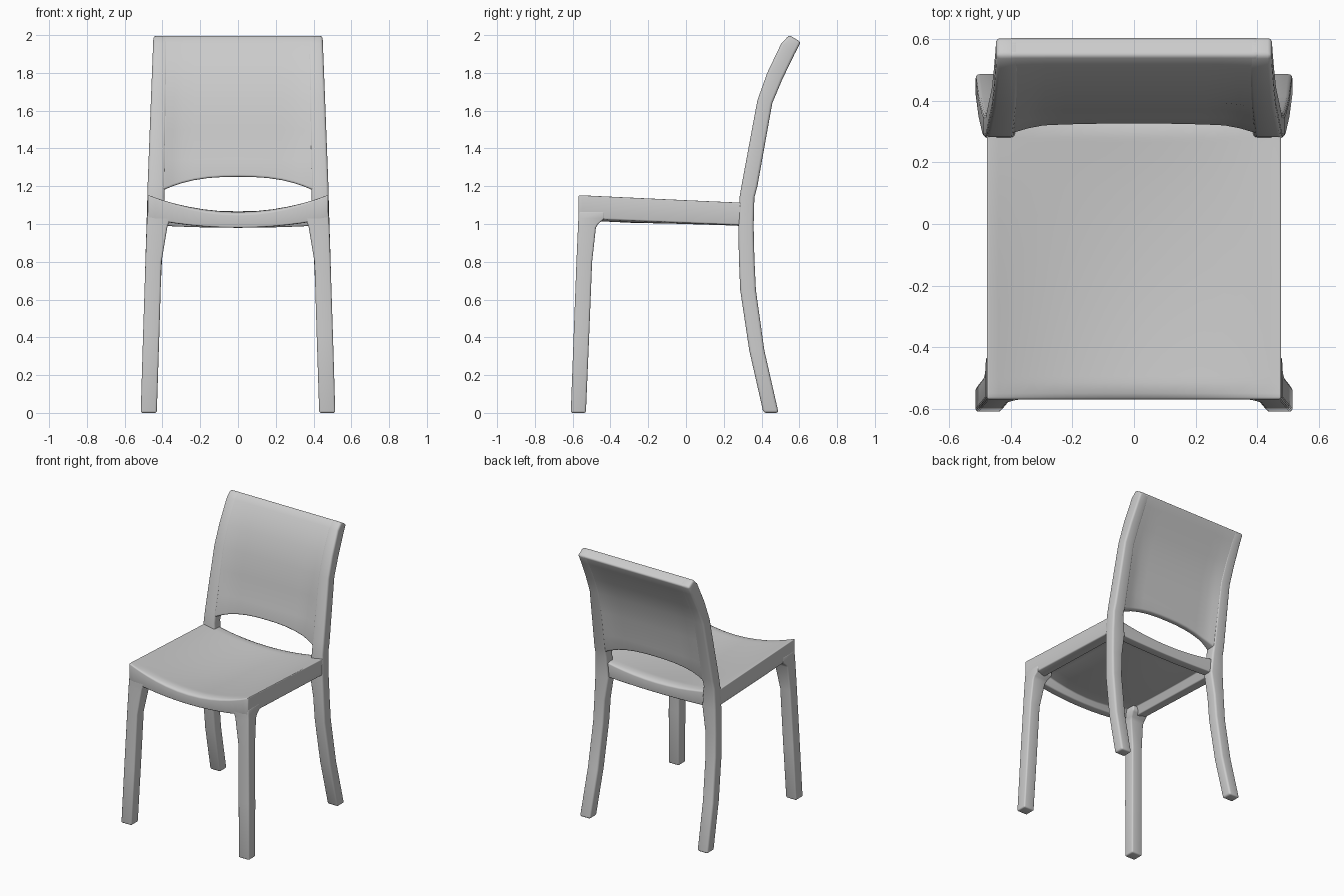
import bpy, bmesh

if "Cube" in bpy.data.objects:
    bpy.data.objects.remove(bpy.data.objects["Cube"])

SX = 0.478            # seat half width
Y0, Y1 = -0.57, 0.345  # seat front and back


def lerp(table, z, k):
    """Piecewise linear lookup of column k in a table keyed by column 0."""
    if z <= table[0][0]:
        return table[0][k]
    for a, b in zip(table, table[1:]):
        if z <= b[0]:
            return a[k] + (b[k] - a[k]) * (z - a[0]) / (b[0] - a[0])
    return table[-1][k]


def finish(name, bm, bevel, mirror=False):
    bmesh.ops.recalc_face_normals(bm, faces=bm.faces)
    me = bpy.data.meshes.new(name)
    bm.to_mesh(me)
    bm.free()
    ob = bpy.data.objects.new(name, me)
    bpy.context.collection.objects.link(ob)
    bpy.ops.object.select_all(action='DESELECT')
    ob.select_set(True)
    bpy.context.view_layer.objects.active = ob
    m = ob.modifiers.new("bevel", 'BEVEL')
    m.width, m.segments, m.limit_method, m.angle_limit = bevel, 3, 'ANGLE', 0.8
    if mirror:
        ob.modifiers.new("mirror", 'MIRROR')
    for mod in list(ob.modifiers):
        bpy.ops.object.modifier_apply(modifier=mod.name)
    bpy.ops.object.shade_smooth_by_angle(angle=0.7)
    return ob


def loft(name, rings, bevel, mirror=True):
    """Skin a stack of four-cornered rings and cap the ends."""
    bm = bmesh.new()
    vs = [[bm.verts.new(p) for p in r] for r in rings]
    for a, b in zip(vs, vs[1:]):
        for i in range(4):
            j = (i + 1) % 4
            bm.faces.new((a[i], a[j], b[j], b[i]))
    bm.faces.new(vs[0])
    bm.faces.new(vs[-1])
    return finish(name, bm, bevel, mirror)


def shell(name, nu, nv, side_a, side_b, bevel):
    """Two matching grids closed by a rim."""
    bm = bmesh.new()
    A, B = [[[bm.verts.new(f(i, j)) for j in range(nv)] for i in range(nu)]
            for f in (side_a, side_b)]
    for g in (A, B):
        for i in range(nu - 1):
            for j in range(nv - 1):
                bm.faces.new((g[i][j], g[i + 1][j], g[i + 1][j + 1], g[i][j + 1]))
    rim = ([(i, 0) for i in range(nu)] + [(nu - 1, j) for j in range(1, nv)]
           + [(i, nv - 1) for i in range(nu - 2, -1, -1)]
           + [(0, j) for j in range(nv - 2, 0, -1)])
    for (i, j), (k, l) in zip(rim, rim[1:] + rim[:1]):
        bm.faces.new((A[i][j], A[k][l], B[k][l], B[i][j]))
    return finish(name, bm, bevel)


# Seat: dished top, hollow underside with a rim all round
half = [0.478, 0.44, 0.405, 0.385, 0.33, 0.26, 0.18, 0.09]
xs = [-x for x in half] + [0] + half[::-1]
ys = [Y0, -0.55, -0.515, -0.495, -0.4, -0.28, -0.15, 0, 0.12, 0.2, 0.265, 0.28, 0.32, Y1]


def seat_z(x, y):
    t = min((y - Y0) / 0.85, 1)
    bow = 1 - (x / SX) ** 2
    dish = 0.02 * max(0, 4 * t * (1 - t))
    lip = 0.018 if y == Y0 else 0.005 if y == -0.55 else 0
    back = 0.012 if y == Y1 else 0
    top = 1.155 - 0.04 * t - bow * (0.085 - 0.037 * t + dish + lip + back)
    side = 1.03 - 0.035 * t
    low = side - (side - 0.98) * bow
    if abs(x) < 0.4 and -0.5 < y < 0.27:
        low = top - 0.045
    return top, low


shell("seat", len(xs), len(ys),
      lambda i, j: (xs[i], ys[j], seat_z(xs[i], ys[j])[0]),
      lambda i, j: (xs[i], ys[j], seat_z(xs[i], ys[j])[1]), 0.008)

# Front legs: z, inner x, outer x, front y, back y
front = [(0, .43, .515, -.61, -.53), (.4, .417, .503, -.595, -.513),
         (.8, .405, .49, -.58, -.497), (.98, .375, .484, -.572, -.477),
         (1.0, .368, .483, -.571, -.465), (1.03, .355, .481, -.57, -.43),
         (1.07, .355, .479, -.569, -.43)]
loft("front_legs", [[(a, c, z), (b, c, z), (b, d, z), (a, d, z)]
                    for z, a, b, c, d in front], 0.01)

# Back legs running up into the back posts: front y,z then back y,z
post = [(.41, 0, .49, 0), (.335, .33, .415, .33), (.287, .65, .37, .65),
        (.28, .82, .362, .82), (.277, .99, .358, .99), (.283, 1.14, .362, 1.14),
        (.297, 1.22, .378, 1.2), (.378, 1.655, .457, 1.64),
        (.43, 1.80, .51, 1.766), (.505, 1.957, .575, 1.9), (.547, 2.0, .608, 1.963)]
width = [(0, .43, .515), (.33, .42, .505), (.65, .41, .494), (.82, .402, .49),
         (1.0, .375, .484), (1.14, .39, .48), (1.22, .388, .478), (2, .37, .448)]


def ring(f, fz, b, bz):
    xi, xo = lerp(width, fz, 1), lerp(width, fz, 2)
    return [(xi, f, fz), (xo, f, fz), (xo, b, bz), (xi, b, bz)]


loft("back_legs", [ring(*p) for p in post], 0.014)

# Back panel: slightly hollowed between the posts, arched lower edge
fcurve = [(z, y) for y, z, _, _ in post]
bcurve = [(z, y) for _, _, y, z in post]
fz = [0, 1.34, 1.5, 1.655, 1.80, 1.957, 2.0]
bz = [0, 1.32, 1.49, 1.64, 1.766, 1.9, 1.963]
depth = [0.02, 0.024, 0.02, 0.014, 0.008, 0.002, 0]
ph = [1, 0.95, 0.9, 0.82, 0.7, 0.55, 0.37, 0.18]
us = [-u for u in ph] + [0] + ph[::-1]


def panel(rows, curve, sign):
    def point(i, j):
        u = us[i]
        z = rows[j] or 1.25 - 0.085 * abs(u) ** 2.6
        x = u * (0.425 - 0.02 * (z - 1.15))
        s = min(1, (1 - abs(u)) / 0.3)
        hollow = depth[j] * s * s * (3 - 2 * s)
        return x, lerp(curve, z, 1) + sign * (hollow + 0.001 * (j < 6)), z
    return point


shell("back_panel", len(us), len(fz), panel(fz, fcurve, 1), panel(bz, bcurve, -1), 0.012)
